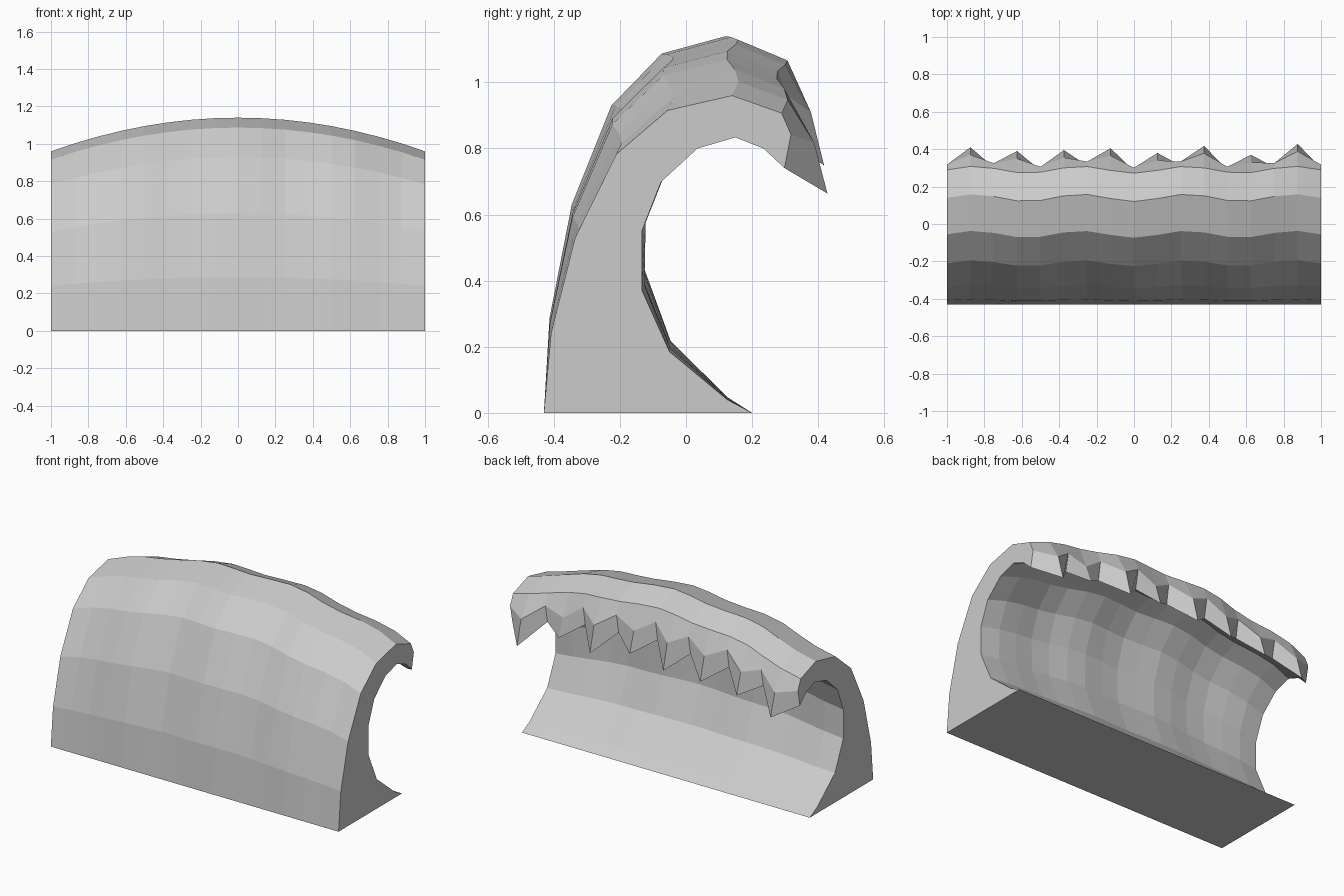
import bpy, bmesh, math

if "Cube" in bpy.data.objects:
    bpy.data.objects.remove(bpy.data.objects["Cube"])

# Wave cross-section (y, z) at the middle, from back foot over the crest
BACK = [(-0.43, 0), (-0.408, 0.287), (-0.335, 0.63), (-0.21, 0.93),
        (-0.055, 1.087), (0.14, 1.14), (0.29, 1.077)]
LIP_FRONT, LIP_TIP = (0.318, 1.0), (0.298, 0.88)
HOLLOW = [(0.235, 0.95), (0.15, 0.99), (0.035, 0.95), (-0.075, 0.83),
          (-0.133, 0.655), (-0.133, 0.44), (-0.05, 0.22), (0.125, 0.0475), (0.20, 0)]
# Reach and height of each foam tooth along the lip
TEETH = [(0.41, 0.77), (0.39, 0.79), (0.395, 0.78), (0.405, 0.77),
         (0.38, 0.80), (0.418, 0.765), (0.37, 0.81), (0.428, 0.755)]
SEGMENTS = 16

bm = bmesh.new()
rings = []
for i in range(SEGMENTS + 1):
    x = -1 + 2 * i / SEGMENTS
    arch = 1 - 0.158 * x * x
    ripple = -0.017 * math.cos(2 * math.pi * x / 0.57)
    front, tip = LIP_FRONT, LIP_TIP
    tooth = i % 2 == 1
    if tooth:
        reach, low = TEETH[i // 2]
        front, tip = (reach - 0.04, 0.93), (reach, low)
    ring = []
    for p in BACK + [front, tip] + HOLLOW:
        shift = 0 if tooth and p in (front, tip) else ripple * p[1]
        ring.append(bm.verts.new((x, p[0] + shift, p[1] * arch)))
    rings.append(ring)

# Skin between neighbouring sections, plus end caps
n = len(rings[0])
for a, b in zip(rings, rings[1:]):
    for j in range(n):
        k = (j + 1) % n
        bm.faces.new((a[j], a[k], b[k], b[j]))
bm.faces.new(rings[0])
bm.faces.new(rings[-1])
bmesh.ops.recalc_face_normals(bm, faces=bm.faces)

mesh = bpy.data.meshes.new("wave")
bm.to_mesh(mesh)
bm.free()
bpy.context.collection.objects.link(bpy.data.objects.new("curling_wave", mesh))
